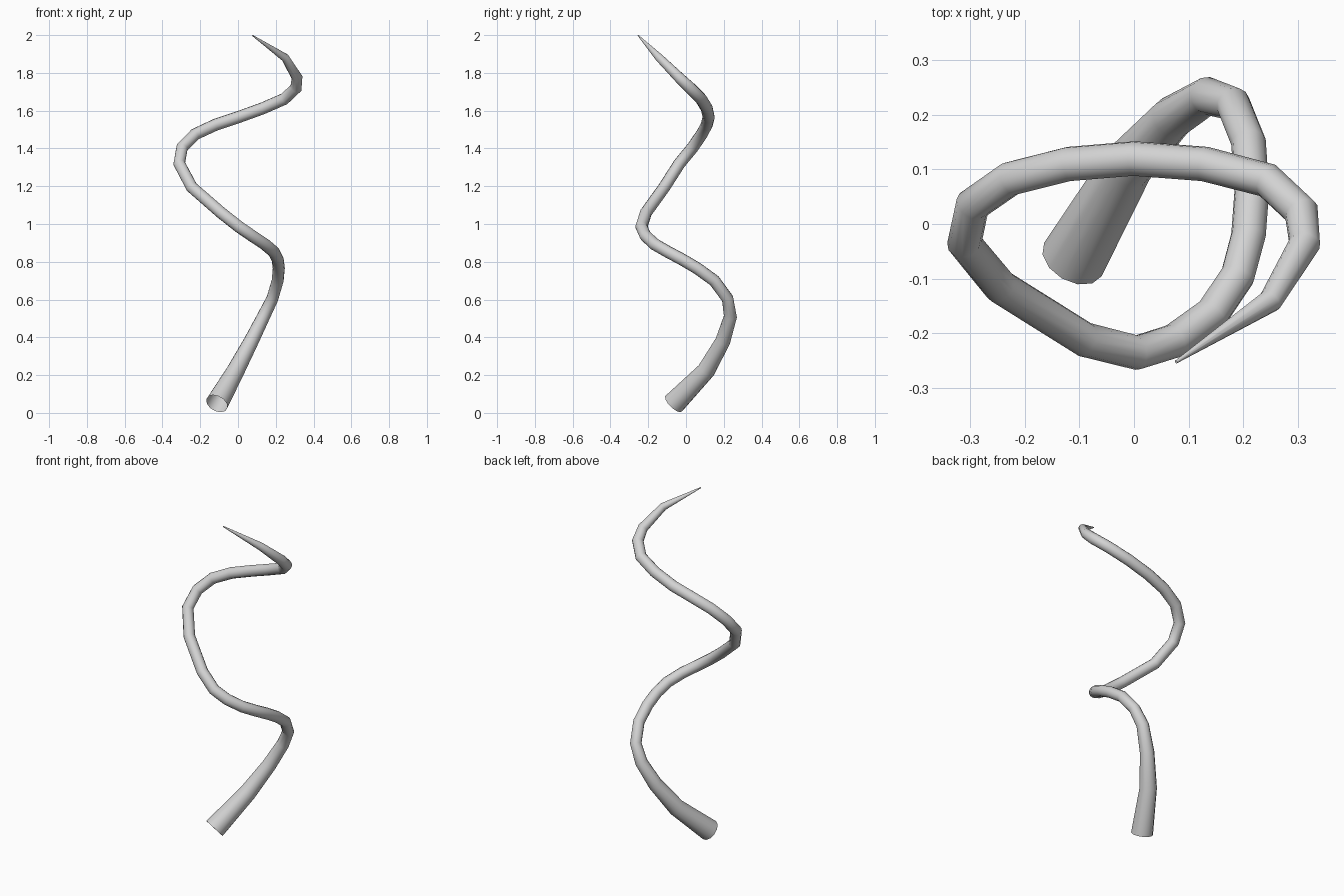
import bpy

# Remove the default object only
default_cube = bpy.data.objects.get("Cube")
if default_cube:
    bpy.data.objects.remove(default_cube, do_unlink=True)


def make_material(name, color):
    material = bpy.data.materials.new(name)
    material.use_nodes = True
    material.diffuse_color = color
    material.node_tree.nodes["Principled BSDF"].inputs["Base Color"].default_value = color
    return material


def make_tube(name, path, radii, bevel_resolution, material):
    """Open-ended tube swept along a path with a radius at each point."""
    curve = bpy.data.curves.new(name, "CURVE")
    curve.dimensions = "3D"
    curve.bevel_depth = 1.0
    curve.bevel_resolution = bevel_resolution
    curve.use_fill_caps = False
    spline = curve.splines.new("POLY")
    spline.points.add(len(path) - 1)
    for point, position, radius in zip(spline.points, path, radii):
        point.co = (*position, 1.0)
        point.radius = radius
    curve.materials.append(material)

    tube = bpy.data.objects.new(name, curve)
    bpy.context.collection.objects.link(tube)
    bpy.ops.object.select_all(action="DESELECT")
    tube.select_set(True)
    bpy.context.view_layer.objects.active = tube
    bpy.ops.object.convert(target="MESH")
    bpy.ops.object.shade_smooth_by_angle(angle=1.0)
    return bpy.context.object


# Centre line of the coil, from the wide open base to the pointed tip
coil_path = [
    (-.112, -.065, .049), (-.012, .107, .225), (.07, .195, .38), (.135, .235, .51),
    (.182, .22, .605), (.21, .15, .7), (.216, .06, .765), (.21, -.02, .812),
    (.19, -.095, .852), (.143, -.165, .892), (.075, -.214, .937), (.005, -.236, .985),
    (-.09, -.212, 1.06), (-.245, -.115, 1.195), (-.311, -.035, 1.32), (-.296, .035, 1.405),
    (-.227, .083, 1.475), (-.12, .11, 1.525), (0, .12, 1.565), (.13, .11, 1.612),
    (.245, .08, 1.662), (.307, .022, 1.72), (.313, -.036, 1.775), (.25, -.141, 1.88),
    (.077, -.253, 1.998),
]

# Flared base, even middle and tapered tip
base_radii = [.061, .048, .04, .035]
tip_radii = [.029, .022, .003]
middle_count = len(coil_path) - len(base_radii) - len(tip_radii)
coil_radii = base_radii + [.032] * middle_count + tip_radii

grey = make_material("light grey", (.65, .65, .65, 1))
make_tube("spiral_tendril", coil_path, coil_radii, 4, grey)
